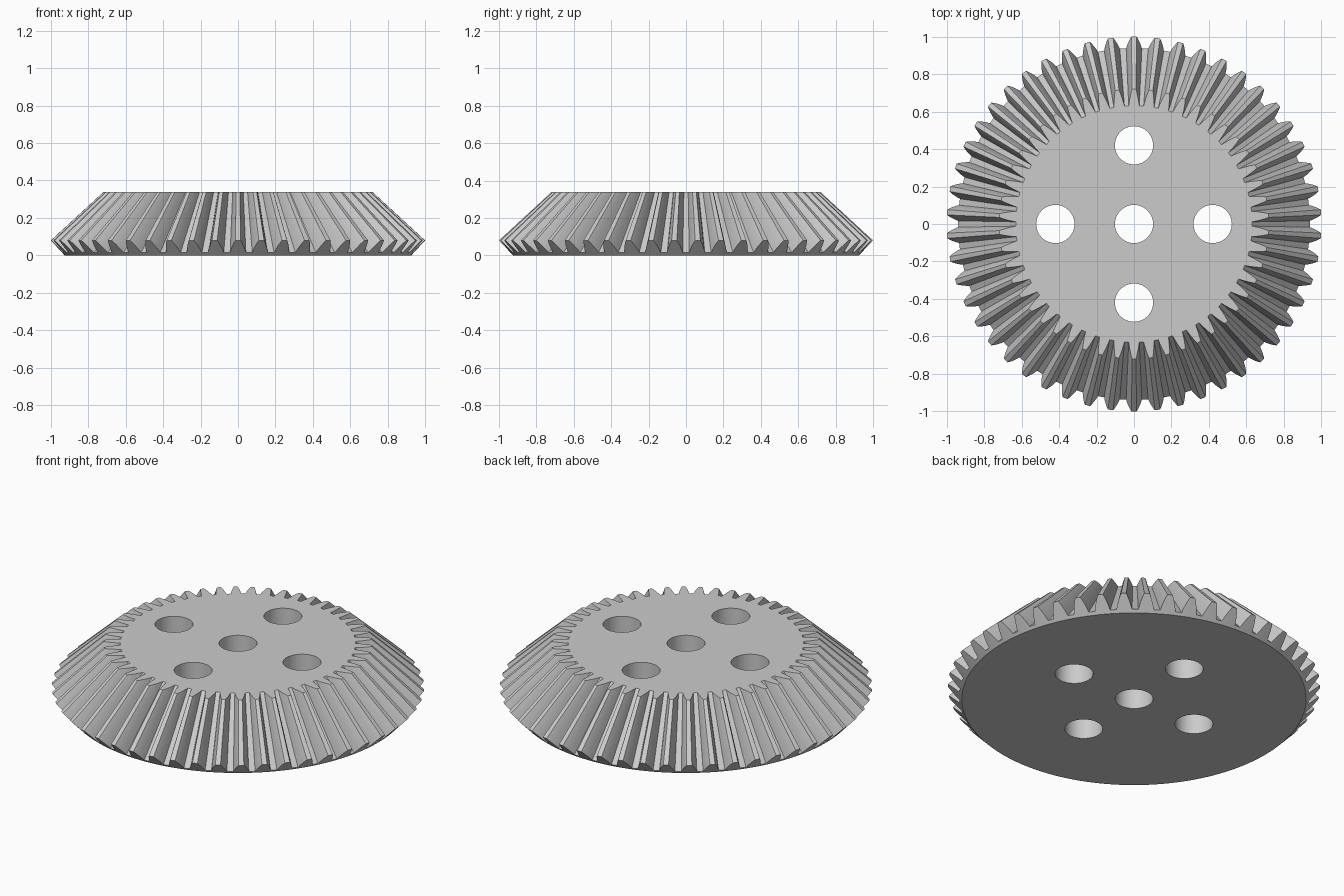
import bpy, bmesh
from math import cos, sin, tau, pi

TEETH = 50
APEX = 1.0            # height of the cone apex all teeth converge to
TOP = 0.338           # height of the flat top face
BASE_R = 0.925        # radius of the bottom disc
ROOT = (0.939, 0.015)  # radius, height of the tooth root
TIP = (1.0, 0.08)      # radius, height of the tooth tip
# tooth flank: fraction of tooth height, half width
FLANK = [(0, 0.042), (0.3, 0.036), (0.6, 0.028), (0.85, 0.02), (1, 0.014)]

if "Cube" in bpy.data.objects:
    bpy.data.objects.remove(bpy.data.objects["Cube"], do_unlink=True)

steel = bpy.data.materials.new("grey_steel")
steel.use_nodes = True
grey = (0.6, 0.6, 0.6, 1)
steel.diffuse_color = grey
steel.node_tree.nodes["Principled BSDF"].inputs["Base Color"].default_value = grey


def add_object(name, bm):
    bmesh.ops.recalc_face_normals(bm, faces=bm.faces[:])
    mesh = bpy.data.meshes.new(name)
    bm.to_mesh(mesh)
    bm.free()
    mesh.materials.append(steel)
    obj = bpy.data.objects.new(name, mesh)
    bpy.context.collection.objects.link(obj)
    return obj


# Gear body: bottom circle, toothed back cone, and teeth tapering to the top
bm = bmesh.new()
bottom, back, top = [], [], []
profile = [(t, -w) for t, w in FLANK] + [(t, w) for t, w in reversed(FLANK)]
for i in range(TEETH):
    centre = -pi / 2 + i * tau / TEETH
    for t, w in profile:
        r = ROOT[0] + t * (TIP[0] - ROOT[0])
        z = ROOT[1] + t * (TIP[1] - ROOT[1])
        a = centre + w / r
        k = (APEX - TOP) / (APEX - z)
        bottom.append(bm.verts.new((BASE_R * cos(a), BASE_R * sin(a), 0)))
        back.append(bm.verts.new((r * cos(a), r * sin(a), z)))
        top.append(bm.verts.new((k * r * cos(a), k * r * sin(a), TOP)))
count = len(back)
for lower, upper in ((bottom, back), (back, top)):
    for i in range(count):
        j = (i + 1) % count
        bm.faces.new((lower[i], lower[j], upper[j], upper[i]))
bm.faces.new(bottom[::-1])
bm.faces.new(top)
gear = add_object("bevel_gear", bm)

# Centre bore and four mounting holes
bm = bmesh.new()
for x, y in ((0, 0), (0.42, 0), (-0.42, 0), (0, 0.42), (0, -0.42)):
    made = bmesh.ops.create_cone(bm, cap_ends=True, segments=48, radius1=0.102,
                                 radius2=0.102, depth=1)
    bmesh.ops.translate(bm, verts=made["verts"], vec=(x, y, TOP / 2))
cutter = add_object("hole_cutter", bm)
cutter.hide_render = True

cut = gear.modifiers.new("holes", "BOOLEAN")
cut.operation = "DIFFERENCE"
cut.solver = "EXACT"
cut.object = cutter
bpy.ops.object.select_all(action="DESELECT")
bpy.context.view_layer.objects.active = gear
gear.select_set(True)
bpy.ops.object.modifier_apply(modifier=cut.name)
bpy.data.objects.remove(cutter, do_unlink=True)
bpy.ops.object.shade_smooth_by_angle(angle=0.2)
